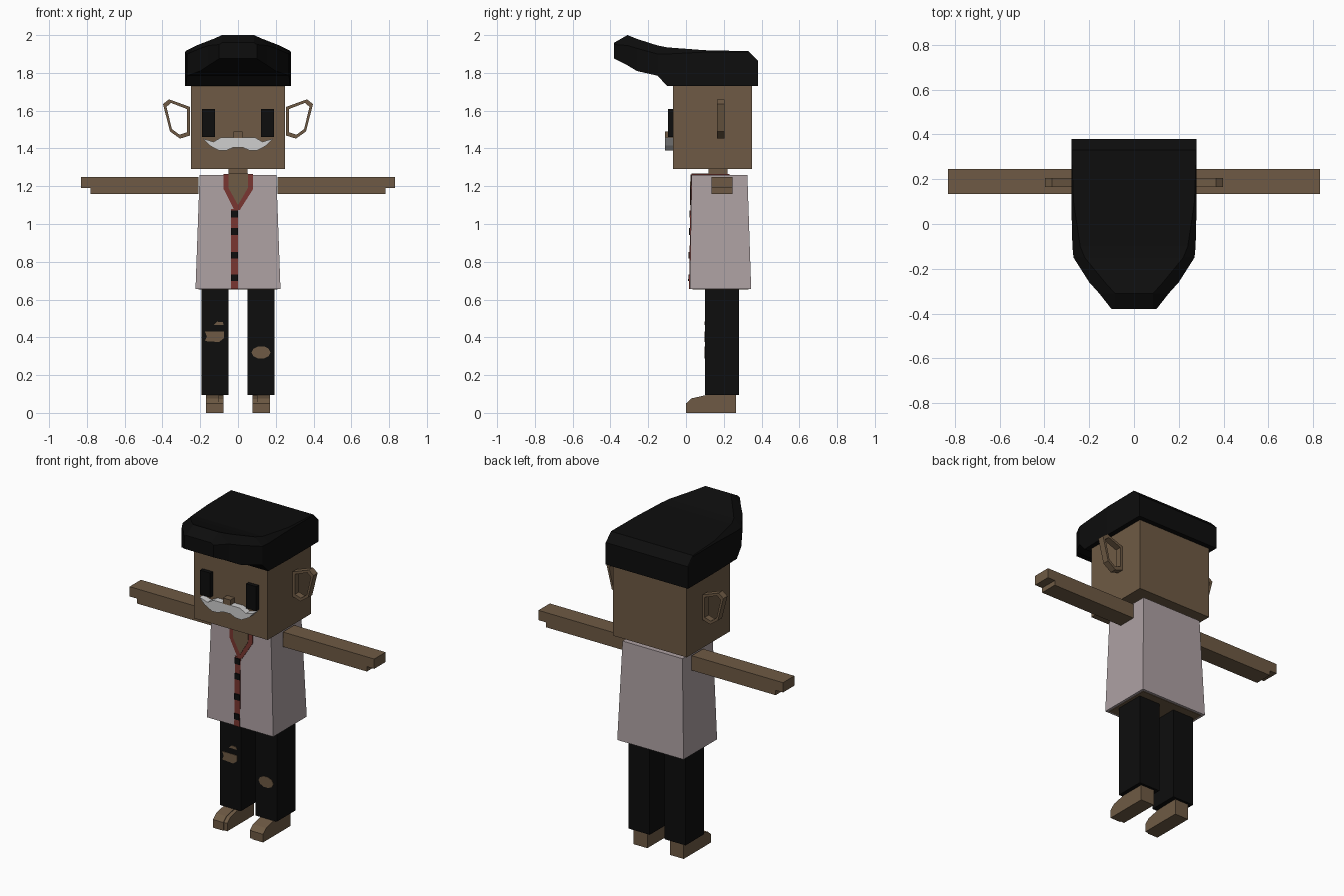
import bpy, bmesh, math

cube = bpy.data.objects.get("Cube")
if cube:
    bpy.data.objects.remove(cube, do_unlink=True)


def material(name, r, g, b):
    m = bpy.data.materials.new(name)
    m.use_nodes = True
    m.diffuse_color = (r, g, b, 1)
    m.node_tree.nodes["Principled BSDF"].inputs["Base Color"].default_value = (r, g, b, 1)
    return m


SKIN = material("skin brown", 0.156, 0.102, 0.058)
BLACK = material("black", 0.004, 0.004, 0.004)
SHIRT = material("shirt pale mauve", 0.42, 0.355, 0.365)
RED = material("trim red", 0.19, 0.036, 0.03)
WHITE = material("moustache white", 0.62, 0.62, 0.62)


def loft(name, rings, mat):
    """Join equal-length rings of points into a closed solid."""
    bm = bmesh.new()
    rows = [[bm.verts.new(p) for p in ring] for ring in rings]
    n = len(rows[0])
    for a, b in zip(rows, rows[1:]):
        for i in range(n):
            j = (i + 1) % n
            bm.faces.new((a[i], a[j], b[j], b[i]))
    bm.faces.new(rows[0])
    bm.faces.new(rows[-1])
    bmesh.ops.recalc_face_normals(bm, faces=bm.faces)
    mesh = bpy.data.meshes.new(name)
    bm.to_mesh(mesh)
    bm.free()
    mesh.materials.append(mat)
    obj = bpy.data.objects.new(name, mesh)
    bpy.context.collection.objects.link(obj)
    return obj


def rect(x0, x1, y0, y1, z):
    return [(x0, y0, z), (x1, y0, z), (x1, y1, z), (x0, y1, z)]


def box(name, x, y, z, mat):
    return loft(name, [rect(*x, *y, z[0]), rect(*x, *y, z[1])], mat)


def plate(name, outline, y0, y1, mat):
    """Extrude an x-z outline between two depths."""
    return loft(name, [[(x, y, z) for x, z in outline] for y in (y0, y1)], mat)


def side_extrude(name, outline, x0, x1, mat):
    """Extrude a y-z outline across x."""
    return loft(name, [[(x, y, z) for y, z in outline] for x in (x0, x1)], mat)


def shirt_front(z):
    return 0.02 + (z - 0.655) / 60


def shirt_plate(name, outline, thick, mat):
    """Thin plate lying on the sloping front of the shirt."""
    return loft(name, [[(x, shirt_front(z) + d, z) for x, z in outline]
                       for d in (-thick, 0.002)], mat)


# Head and neck
box("head", (-0.25, 0.25), (-0.07, 0.35), (1.29, 1.78), SKIN)
box("neck", (-0.05, 0.05), (0.12, 0.22), (1.17, 1.3), SKIN)
box("nose", (-0.025, 0.025), (-0.11, -0.065), (1.455, 1.49), SKIN)

# Swept hair: y, half width, bottom, shoulder, top, top half width
hair = [
    (0.38, 0.28, 1.73, 1.86, 1.865, 0.278),
    (0.33, 0.28, 1.73, 1.91, 1.915, 0.278),
    (0.1, 0.28, 1.73, 1.91, 1.92, 0.27),
    (-0.1, 0.275, 1.73, 1.9, 1.935, 0.24),
    (-0.15, 0.27, 1.785, 1.9, 1.945, 0.22),
    (-0.26, 0.2, 1.81, 1.93, 1.98, 0.13),
    (-0.31, 0.155, 1.84, 1.945, 2.0, 0.085),
    (-0.38, 0.1, 1.875, 1.95, 1.96, 0.085),
]
loft("hair", [[(-w, y, b), (-w, y, s), (-t, y, h), (t, y, h), (w, y, s), (w, y, b)]
              for y, w, b, s, h, t in hair], BLACK)

# Moustache
half = [(0.025, 1.458), (0.09, 1.458), (0.13, 1.435), (0.185, 1.452),
        (0.15, 1.415), (0.1, 1.388), (0.06, 1.39), (0.025, 1.405)]
plate("moustache", half + [(-x, z) for x, z in reversed(half)], -0.11, -0.068, WHITE)

# Open ears, as rings around a centre
ear = [(0.255, 1.62), (0.365, 1.66), (0.397, 1.635), (0.36, 1.49),
       (0.307, 1.452), (0.255, 1.468)]
foot = [(0, 0), (0, 0.05), (0.03, 0.077), (0.11, 0.095), (0.265, 0.1), (0.265, 0)]

for s, side in ((1, "left"), (-1, "right")):
    box(side + "_eye", (s * 0.122, s * 0.19), (-0.095, -0.065), (1.46, 1.61), BLACK)

    bm = bmesh.new()
    rows = []
    for x, z in ear:
        ix, iz = 0.32 + (x - 0.32) * 0.76, 1.56 + (z - 1.56) * 0.81
        rows.append([bm.verts.new((s * px, y, pz)) for px, y, pz in
                     ((x, 0.165, z), (x, 0.205, z), (ix, 0.205, iz), (ix, 0.165, iz))])
    for k, a in enumerate(rows):
        b = rows[(k + 1) % len(rows)]
        for i in range(4):
            j = (i + 1) % 4
            bm.faces.new((a[i], a[j], b[j], b[i]))
    bmesh.ops.recalc_face_normals(bm, faces=bm.faces)
    mesh = bpy.data.meshes.new(side + "_ear")
    bm.to_mesh(mesh)
    bm.free()
    mesh.materials.append(SKIN)
    bpy.context.collection.objects.link(bpy.data.objects.new(side + "_ear", mesh))

    # Arm with a stepped hand
    plate(side + "_arm", [(s * x, z) for x, z in (
        (0.21, 1.16), (0.78, 1.16), (0.78, 1.19), (0.83, 1.19), (0.83, 1.25), (0.21, 1.25))],
        0.135, 0.245, SKIN)

    # Leg, and foot with a separate big toe
    box(side + "_trouser_leg", (s * 0.05, s * 0.193), (0.1, 0.28), (0.095, 0.68), BLACK)
    side_extrude(side + "_foot", foot, s * 0.1, s * 0.17, SKIN)
    side_extrude(side + "_big_toe", [(y + 0.006 * (y < 0.2), z * 0.97) for y, z in foot],
                 s * 0.077, s * 0.1, SKIN)

# Shirt with the body showing underneath
loft("shirt", [rect(-0.225, 0.225, 0.02, 0.345, 0.655),
               rect(-0.203, 0.203, 0.03, 0.325, 1.26)], SHIRT)
box("body_underside", (-0.21, 0.21), (0.035, 0.33), (0.652, 0.67), SKIN)

# Neckline, collar, placket and buttons
shirt_plate("collar_trim", [(-0.076, 1.262), (-0.076, 1.185), (-0.02, 1.075),
                            (0.01, 1.075), (0.08, 1.185), (0.08, 1.262)], 0.004, RED)
shirt_plate("neckline_skin", [(-0.05, 1.263), (-0.05, 1.19), (0, 1.1),
                              (0.052, 1.19), (0.052, 1.263)], 0.007, SKIN)
box("collar_band", (-0.076, 0.08), (0.03, 0.23), (1.255, 1.265), RED)
box("neckline_top", (-0.05, 0.052), (0.028, 0.2), (1.256, 1.267), SKIN)
shirt_plate("placket", [(-0.037, 0.655), (0, 0.655), (0, 1.08), (-0.037, 1.08)], 0.004, RED)
for k, z in enumerate((0.715, 0.835, 0.96, 1.053)):
    shirt_plate("button_%d" % (k + 1), [(-0.036, z - 0.018), (-0.001, z - 0.018),
                                        (-0.001, z + 0.018), (-0.036, z + 0.018)], 0.009, BLACK)

# Torn patches in the trousers
oval = [(0.122 + 0.05 * math.cos(a * math.pi / 5), 0.32 + 0.034 * math.sin(a * math.pi / 5))
        for a in range(10)]
tears = {
    "left_knee_tear": oval,
    "right_knee_tear": [(-0.175, 0.43), (-0.075, 0.43), (-0.075, 0.395), (-0.1, 0.375),
                        (-0.175, 0.38), (-0.165, 0.405)],
    "right_upper_tear": [(-0.13, 0.465), (-0.11, 0.483), (-0.08, 0.48), (-0.075, 0.465)],
}
for name, outline in tears.items():
    plate(name, outline, 0.097, 0.102, SKIN)
